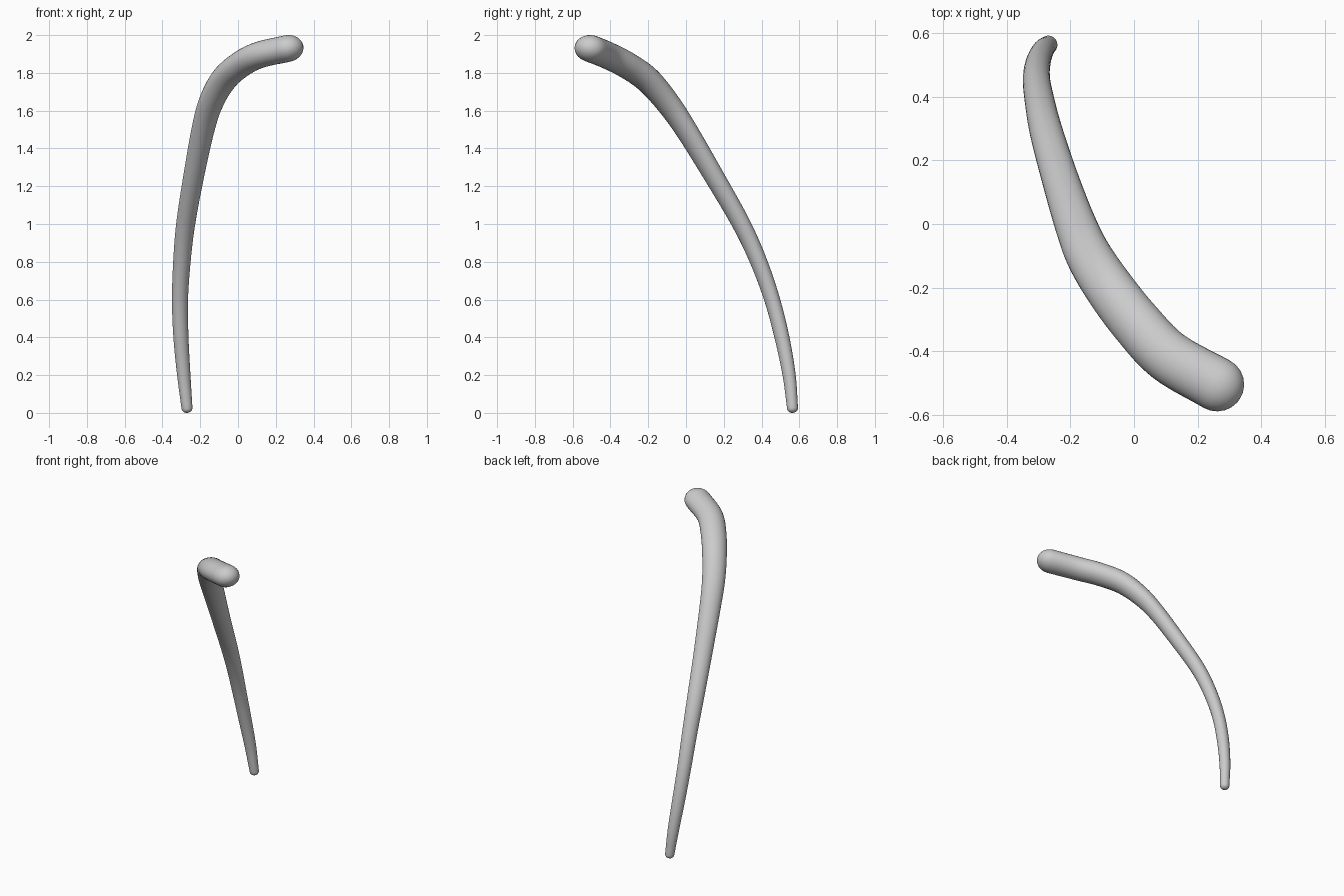
import bpy, bmesh, math
from mathutils import Vector

if "Cube" in bpy.data.objects:
    bpy.data.objects.remove(bpy.data.objects["Cube"])

SIDES, STEPS, CAP = 32, 8, 6

# Centre line: x, y, z, half width, half thickness
PATH = [
    (-0.270, 0.564, 0.025, 0.029, 0.029),
    (-0.287, 0.546, 0.20, 0.036, 0.034),
    (-0.302, 0.508, 0.40, 0.041, 0.038),
    (-0.307, 0.456, 0.60, 0.044, 0.040),
    (-0.297, 0.385, 0.80, 0.048, 0.043),
    (-0.277, 0.293, 1.00, 0.053, 0.046),
    (-0.235, 0.150, 1.25, 0.059, 0.049),
    (-0.185, 0.000, 1.50, 0.067, 0.053),
    (-0.142, -0.100, 1.645, 0.073, 0.060),
    (-0.075, -0.205, 1.765, 0.078, 0.067),
    (0.010, -0.315, 1.842, 0.081, 0.069),
    (0.110, -0.418, 1.894, 0.083, 0.070),
    (0.262, -0.505, 1.929, 0.085, 0.071),
]


def spline(points):
    """Smooth curve through all points, radii included."""
    p = [Vector(q) for q in points]
    p = [2 * p[0] - p[1]] + p + [2 * p[-1] - p[-2]]
    out = []
    for i in range(1, len(p) - 2):
        a, b, c, d = p[i - 1:i + 3]
        for s in range(STEPS):
            t = s / STEPS
            out.append(0.5 * (2 * b + (c - a) * t + (2 * a - 5 * b + 4 * c - d) * t * t
                              + (3 * b - a - 3 * c + d) * t ** 3))
    return out + [p[-2]]


samples = spline(PATH)
pos = [Vector(s[:3]) for s in samples]
n = len(pos)
tangents = [(pos[min(i + 1, n - 1)] - pos[max(i - 1, 0)]).normalized() for i in range(n)]

# Carry the cross-section frame down from the thick end
frames = [None] * n
side = tangents[-1].cross(Vector((0, 0, 1))).normalized()
for i in reversed(range(n)):
    side = (side - tangents[i] * side.dot(tangents[i])).normalized()
    frames[i] = (side.copy(), tangents[i].cross(side))

bm = bmesh.new()


def ring(i, scale=1.0, shift=0.0):
    u, v = frames[i]
    c = pos[i] + tangents[i] * shift
    angles = [2 * math.pi * k / SIDES for k in range(SIDES)]
    return [bm.verts.new(c + scale * (u * samples[i][3] * math.cos(a) + v * samples[i][4] * math.sin(a)))
            for a in angles]


# Rounded lower tip, body, rounded thick end
arc = [math.pi / 2 * k / CAP for k in range(1, CAP)]
rings = [ring(0, math.cos(a), -0.025 * math.sin(a)) for a in reversed(arc)]
rings += [ring(i) for i in range(n)]
rings += [ring(n - 1, math.cos(a), 0.085 * math.sin(a)) for a in arc]
for lo, hi in zip(rings, rings[1:]):
    for k in range(SIDES):
        j = (k + 1) % SIDES
        bm.faces.new((lo[k], lo[j], hi[j], hi[k]))
for r, centre in ((rings[0], pos[0] - tangents[0] * 0.025), (rings[-1], pos[-1] + tangents[-1] * 0.085)):
    tip = bm.verts.new(centre)
    for k in range(SIDES):
        bm.faces.new((r[k], r[(k + 1) % SIDES], tip))
bmesh.ops.recalc_face_normals(bm, faces=bm.faces)

mesh = bpy.data.meshes.new("curved_horn")
bm.to_mesh(mesh)
bm.free()
mesh.shade_smooth()
horn = bpy.data.objects.new("curved_horn", mesh)
bpy.context.collection.objects.link(horn)
